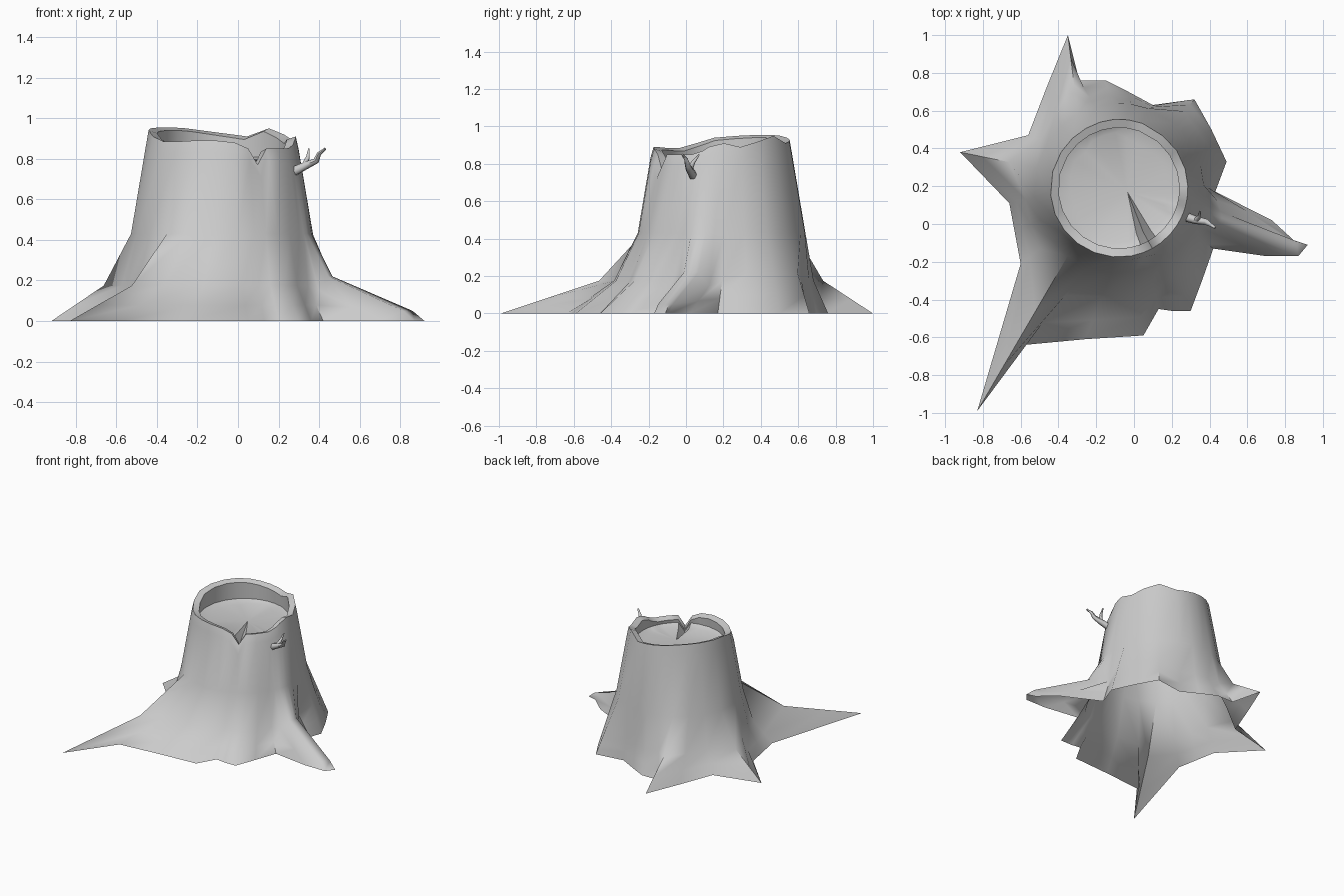
import bpy, math, random
from mathutils import Vector

random.seed(4)
cube = bpy.data.objects.get("Cube")
if cube:
    bpy.data.objects.remove(cube, do_unlink=True)

wood = bpy.data.materials.new("grey_wood")
wood.use_nodes = True
GREY = (0.6, 0.6, 0.6, 1)
wood.diffuse_color = GREY
wood.node_tree.nodes["Principled BSDF"].inputs["Base Color"].default_value = GREY

AXIS = Vector((-0.08, 0.19, 0))   # centre line of the trunk
FLARE_HEIGHT = 0.43               # where the trunk spreads into roots

# Ground outline, counterclockwise: x, y, angle on the trunk, rim height
COLUMNS = [
    (.43, .17, 2, .91), (.49, .33, 16, .89), (.41, .5, 33, .92),
    (.32, .66, 50, .95), (.1, .63, 70, .91), (-.03, .7, 82, .92),
    (-.15, .76, 94, .93), (-.29, .76, 106, .94), (-.35, 1, 119, .95),
    (-.46, .73, 133, .955), (-.56, .47, 148, .955), (-.92, .38, 166, .95),
    (-.66, .11, 186, .94), (-.63, -.05, 202, .91), (-.6, -.21, 218, .885),
    (-.83, -.99, 233, .885), (-.58, -.64, 249, .89), (-.26, -.61, 265, .89),
    (.05, -.59, 280, .88), (.13, -.45, 291, .85), (.2, -.46, 299, .77),
    (.3, -.46, 307, .85), (.36, -.3, 318, .85), (.42, -.13, 328, .85),
    (.7, -.17, 334, .85), (.87, -.17, 339, .86), (.92, -.11, 344, .87),
    (.85, -.09, 349, .89), (.73, .02, 355, .9),
]


def on_trunk(degrees, radius, z):
    a = math.radians(degrees)
    return AXIS + Vector((radius * math.cos(a), radius * math.sin(a), z))


def trunk_radius(z):
    return 0.375 + (0.87 - z) * 0.17


def flare_ring(foot):
    """Fraction of the way to the foot, and height, of the bend in the flare."""
    if foot.x > 0.8:                        # crest of the long root
        return 0.2, 0.22
    if foot.x > 0.6:                        # its flanks
        return 0.2, 0.15
    if foot.x > 0.25 and foot.y > 0.25:     # straight buttress at the back left
        return 0.5, 0.215
    return 0.36, 0.175                      # other roots and the hollows


def make_object(name, verts, faces):
    mesh = bpy.data.meshes.new(name)
    mesh.from_pydata(verts, [], faces)
    mesh.materials.append(wood)
    obj = bpy.data.objects.new(name, mesh)
    bpy.context.collection.objects.link(obj)
    return obj


def bridge(columns, capped=False):
    """Join closed columns of points, listed from the outside inwards."""
    n, k = len(columns), len(columns[0])
    verts = [p for col in columns for p in col]
    faces = []
    for i in range(n):
        j = (i + 1) % n
        for r in range(k - 1):
            faces.append((i * k + r, j * k + r, j * k + r + 1, i * k + r + 1))
    if capped:
        middle = sum((col[-1] for col in columns), Vector()) / n
        middle.z += 0.015
        verts.append(middle)
        for i in range(n):
            faces.append((i * k + k - 1, (i + 1) % n * k + k - 1, n * k))
    return verts, faces


def shade(obj, degrees):
    bpy.ops.object.select_all(action='DESELECT')
    obj.select_set(True)
    bpy.context.view_layer.objects.active = obj
    bpy.ops.object.shade_smooth_by_angle(angle=math.radians(degrees))


# Trunk skin with flaring roots, rolled over the broken rim
bark, hollow = [], []
for x, y, angle, rim in COLUMNS:
    foot = Vector((x, y, 0))
    waist = on_trunk(angle, trunk_radius(FLARE_HEIGHT), FLARE_HEIGHT)
    t, z = flare_ring(foot)
    bend = waist.lerp(foot, t)
    bend.z = z
    # Only the long root keeps a thick, blunt end
    toe = bend.lerp(foot, 0.87 if x > 0.8 else 0.55)
    if x > 0.8:
        toe.z = 0.05
    shoulder = rim - 0.06
    inner = on_trunk(angle, 0.32, rim - 0.015)
    bark.append([foot, toe, bend, waist,
                 on_trunk(angle, trunk_radius(shoulder), shoulder),
                 on_trunk(angle, min(0.365, trunk_radius(rim)), rim), inner])

    # Inner wall, ragged ledge and sunken cut face
    ledge = min(0.81, rim - 0.03)
    hollow.append([inner, on_trunk(angle, 0.325, ledge),
                   on_trunk(angle, random.uniform(0.25, 0.3), min(0.79, ledge))])

shade(make_object("trunk_and_roots", *bridge(bark)), 60)
shade(make_object("hollow_top", *bridge(hollow, capped=True)), 40)


# Dead twigs on the side of the trunk
def twig(name, points, thick, thin):
    curve = bpy.data.curves.new(name, 'CURVE')
    curve.dimensions = '3D'
    curve.bevel_depth = 1
    curve.bevel_resolution = 1
    curve.use_fill_caps = True
    spline = curve.splines.new('POLY')
    spline.points.add(len(points) - 1)
    for i, (sp, p) in enumerate(zip(spline.points, points)):
        sp.co = (*p, 1)
        sp.radius = thick + (thin - thick) * i / (len(points) - 1)
    obj = bpy.data.objects.new(name, curve)
    bpy.context.collection.objects.link(obj)
    bpy.ops.object.select_all(action='DESELECT')
    obj.select_set(True)
    bpy.context.view_layer.objects.active = obj
    bpy.ops.object.convert(target='MESH')
    obj = bpy.context.object
    obj.data.materials.clear()
    obj.data.materials.append(wood)
    shade(obj, 60)


twig("branch", [(.27, .04, .735), (.33, .02, .765), (.385, .01, .79),
                (.4, 0, .825), (.43, -.02, .85)], 0.026, 0.006)
twig("branch_fork", [(.33, .02, .77), (.345, .04, .81), (.35, .07, .85)], 0.016, 0.004)
